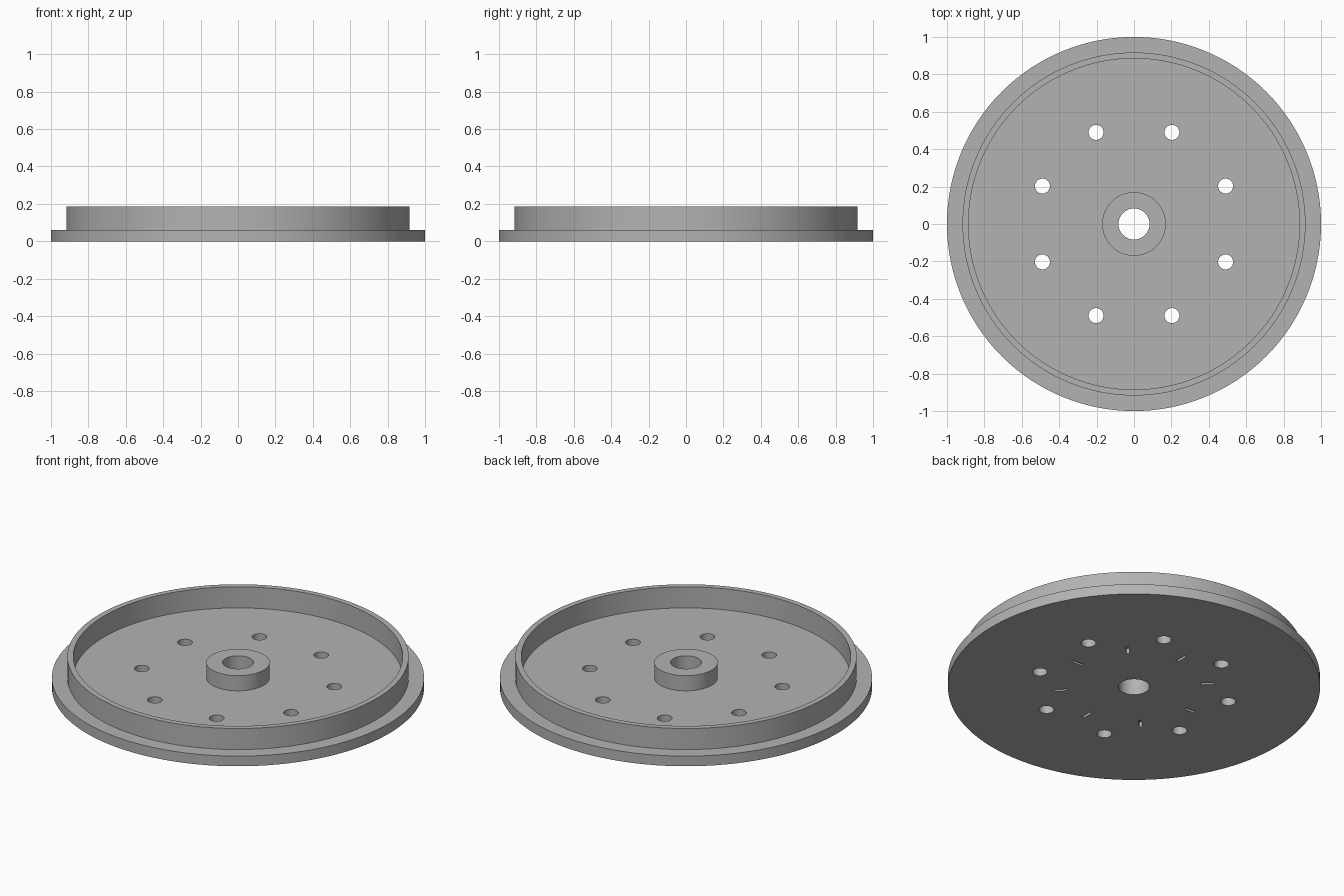
import bpy
import bmesh
from math import cos, sin, pi, radians
from mathutils import Matrix

cube = bpy.data.objects.get("Cube")
if cube:
    bpy.data.objects.remove(cube, do_unlink=True)

STEPS = 128
DISC_TOP = 0.06
RIM_TOP = 0.185
HUB_TOP = 0.15
BORE = 0.083
COUNT = 8

grey = bpy.data.materials.new("plain grey")
grey.use_nodes = True
colour = (0.45, 0.45, 0.45, 1)
grey.diffuse_color = colour
grey.node_tree.nodes["Principled BSDF"].inputs["Base Color"].default_value = colour


def make_object(name, bm):
    bmesh.ops.recalc_face_normals(bm, faces=bm.faces)
    mesh = bpy.data.meshes.new(name)
    bm.to_mesh(mesh)
    bm.free()
    mesh.materials.append(grey)
    obj = bpy.data.objects.new(name, mesh)
    bpy.context.collection.objects.link(obj)
    return obj


def ring(name, inner, outer, bottom, top):
    """Turn a closed rectangular section around the z axis."""
    bm = bmesh.new()
    section = [(inner, bottom), (outer, bottom), (outer, top), (inner, top)]
    loops = []
    for i in range(STEPS):
        a = 2 * pi * i / STEPS
        loops.append([bm.verts.new((r * cos(a), r * sin(a), z)) for r, z in section])
    for i, here in enumerate(loops):
        there = loops[(i + 1) % STEPS]
        for k in range(4):
            n = (k + 1) % 4
            bm.faces.new((here[k], there[k], there[n], here[n]))
    return make_object(name, bm)


def smooth(obj):
    bpy.ops.object.select_all(action="DESELECT")
    obj.select_set(True)
    bpy.context.view_layer.objects.active = obj
    bpy.ops.object.shade_smooth_by_angle(angle=radians(30))


# Flanged disc, raised rim and centre hub
disc = ring("base_disc", BORE, 1.0, 0, DISC_TOP)
rim = ring("rim_wall", 0.885, 0.917, DISC_TOP, RIM_TOP)
hub = ring("centre_hub", BORE, 0.17, DISC_TOP, HUB_TOP)

# Cutter: through holes, with shallow radial slots between them underneath
bm = bmesh.new()
for i in range(COUNT):
    turn = Matrix.Rotation(2 * pi * i / COUNT, 4, "Z")
    half_turn = Matrix.Rotation(pi / COUNT, 4, "Z")
    hole = turn @ half_turn @ Matrix.Translation((0.53, 0, DISC_TOP / 2))
    bmesh.ops.create_cone(bm, cap_ends=True, segments=48, radius1=0.04,
                          radius2=0.04, depth=0.2, matrix=hole)
    slot = turn @ Matrix.Translation((0.395, 0, 0)) @ Matrix.Diagonal((0.07, 0.016, 0.06, 1))
    bmesh.ops.create_cube(bm, size=1, matrix=slot)
cutter = make_object("hole_cutter", bm)
cutter.hide_render = True

cut = disc.modifiers.new("holes", "BOOLEAN")
cut.operation = "DIFFERENCE"
cut.solver = "EXACT"
cut.object = cutter
bpy.context.view_layer.objects.active = disc
bpy.ops.object.modifier_apply(modifier=cut.name)
bpy.data.objects.remove(cutter, do_unlink=True)

for part in (disc, rim, hub):
    smooth(part)
